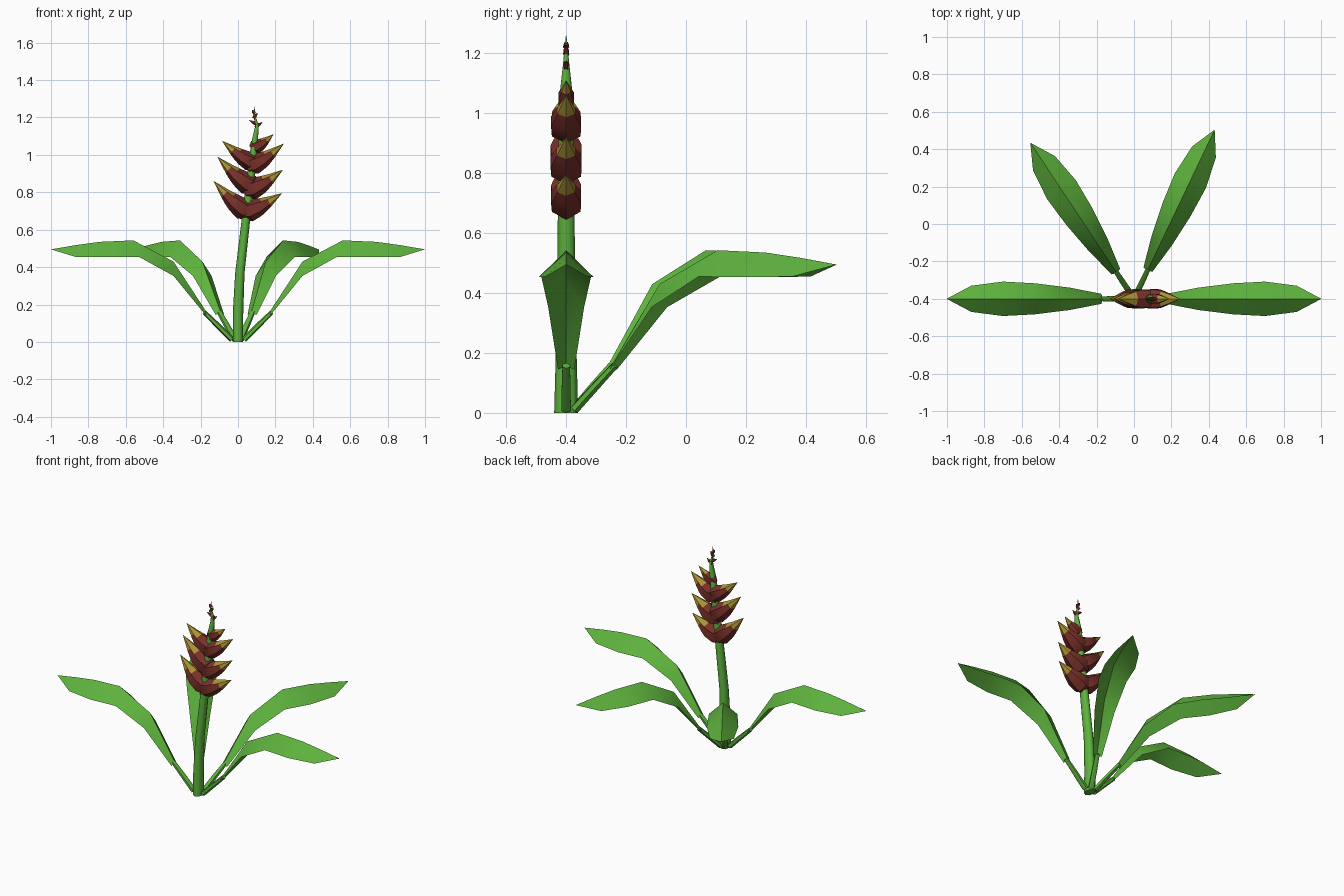
import bpy, bmesh, math
from mathutils import Vector, Matrix

if "Cube" in bpy.data.objects:
    bpy.data.objects.remove(bpy.data.objects["Cube"])

BASE = Vector((0, -0.4, 0))


def material(name, rgb):
    m = bpy.data.materials.new(name)
    m.diffuse_color = (*rgb, 1)
    m.use_nodes = True
    m.node_tree.nodes["Principled BSDF"].inputs["Base Color"].default_value = m.diffuse_color
    return m


GREEN = material("leaf green", (0.112, 0.45, 0.047))
RED = material("bract red", (0.19, 0.03, 0.023))
YELLOW = material("bract tip yellow", (0.41, 0.29, 0.035))


def finish(name, bm, mats, angle=40):
    bmesh.ops.recalc_face_normals(bm, faces=bm.faces)
    me = bpy.data.meshes.new(name)
    bm.to_mesh(me)
    bm.free()
    for m in mats:
        me.materials.append(m)
    ob = bpy.data.objects.new(name, me)
    bpy.context.collection.objects.link(ob)
    bpy.context.view_layer.objects.active = ob
    ob.select_set(True)
    bpy.ops.object.shade_smooth_by_angle(angle=math.radians(angle))
    ob.select_set(False)
    return ob


def loft(bm, rings, n, tip_from=99):
    """Tube through rings of (centre, half-axis u, half-axis v)."""
    loops = []
    for c, u, v in rings:
        loops.append([bm.verts.new(c + u * math.cos(2 * math.pi * i / n)
                                   + v * math.sin(2 * math.pi * i / n)) for i in range(n)])
    for k, (a, b) in enumerate(zip(loops, loops[1:])):
        for i in range(n):
            j = (i + 1) % n
            f = bm.faces.new((a[i], a[j], b[j], b[i]))
            # Colour change starts one ring earlier on the upper side (i = 0 is up)
            upper = i in (0, n - 1)
            f.material_index = 1 if k >= tip_from or (upper and k == tip_from - 1) else 0
    bm.faces.new(loops[0][::-1])
    f = bm.faces.new(loops[-1])
    f.material_index = 1 if tip_from < 99 else 0


# Flower stem: (x, z, half width x, half width y)
stem = [(0, 0, .028, .04), (0, .15, .028, .036), (.01, .37, .025, .031), (.042, .65, .023, .028),
        (.065, .85, .023, .026), (.088, 1.06, .018, .022), (.102, 1.16, .009, .011),
        (.087, 1.21, .005, .006), (.09, 1.26, .001, .001)]
bm = bmesh.new()
loft(bm, [(BASE + Vector((x, 0, z)), Vector((rx, 0, 0)), Vector((0, ry, 0)))
          for x, z, rx, ry in stem], 8)
finish("flower_stem", bm, [GREEN], 60)

# Leaf rows: midrib distance, midrib z, edge distance, edge z, half width
rows = [(.165, .155, .175, .145, .027), (.345, .43, .345, .353, .06), (.56, .543, .53, .455, .083),
        (.74, .535, .70, .453, .092), (.87, .517, .87, .455, .07), (1.0, .495, 1.0, .495, .001)]


def leaf(name, degrees):
    turn = Matrix.Translation(BASE) @ Matrix.Rotation(math.radians(degrees), 4, 'Z')
    bm = bmesh.new()
    strips = [[bm.verts.new((ed, -w, ez)), bm.verts.new((md, 0, mz)), bm.verts.new((ed, w, ez))]
              for md, mz, ed, ez, w in rows]
    for a, b in zip(strips, strips[1:]):
        for i in (0, 1):
            bm.faces.new((a[i], b[i], b[i + 1], a[i + 1]))
    bm.transform(turn)
    finish(name + "_blade", bm, [GREEN])
    # Petiole
    bm = bmesh.new()
    side = Vector((.011, 0, -.011))
    loft(bm, [(Vector((d, 0, z)), side * s, Vector((0, .018 * s, 0)))
              for d, z, s in ((.032, .012, 1), (.105, .085, .95), (.18, .158, .8))], 6)
    bm.transform(turn)
    finish(name + "_petiole", bm, [GREEN], 61)


for name, deg in (("right_leaf", 0), ("left_leaf", 180),
                  ("back_right_leaf", 64.5), ("back_left_leaf", 123.6)):
    leaf(name, deg)


# Boat-shaped bracts: base x, base z, tip x, tip z, half height, half width
bracts = [(.055, .69, -.13, .86, .046, .058), (.03, .69, .235, .795, .046, .058),
          (.08, .825, -.11, .99, .046, .06), (.045, .805, .24, .92, .046, .06),
          (.09, .95, -.085, 1.075, .04, .055), (.06, .935, .245, 1.06, .042, .058),
          (.08, 1.035, .19, 1.11, .03, .03)]
# Along the bract: position, height factor, width factor
profile = [(-.06, .75, .5), (.1, 1.3, .95), (.34, 1.08, 1), (.48, .88, .82),
           (.64, .62, .58), (1, .01, .01)]
for k, (x0, z0, x1, z1, h, w) in enumerate(bracts):
    a, b = BASE + Vector((x0, 0, z0)), BASE + Vector((x1, 0, z1))
    d = (b - a).normalized()
    up = Vector((-d.z, 0, d.x)) * (1 if d.x > 0 else -1)
    bm = bmesh.new()
    # The keel hangs lower than the rim, so rings sag towards the middle
    loft(bm, [(a.lerp(b, t) - up * h * .2 * math.sin(math.pi * max(t, 0)),
               up * h * hh, Vector((0, w * ww, 0))) for t, hh, ww in profile], 6, tip_from=4)
    finish(f"bract_{k + 1}", bm, [RED, YELLOW], 35)

# Tiny unopened bracts at the top
for k, (x0, z0, x1, z1) in enumerate([(.1, 1.15, .13, 1.175), (.1, 1.165, .06, 1.185),
                                      (.087, 1.2, .105, 1.225), (.088, 1.225, .075, 1.24)]):
    a, b = BASE + Vector((x0, 0, z0)), BASE + Vector((x1, 0, z1))
    d = (b - a).normalized()
    up = Vector((-d.z, 0, d.x))
    bm = bmesh.new()
    loft(bm, [(a.lerp(b, t), up * r, Vector((0, r, 0)))
              for t, r in ((-.2, .011), (.5, .009), (1, .001))], 5)
    finish(f"bud_{k + 1}", bm, [RED])
